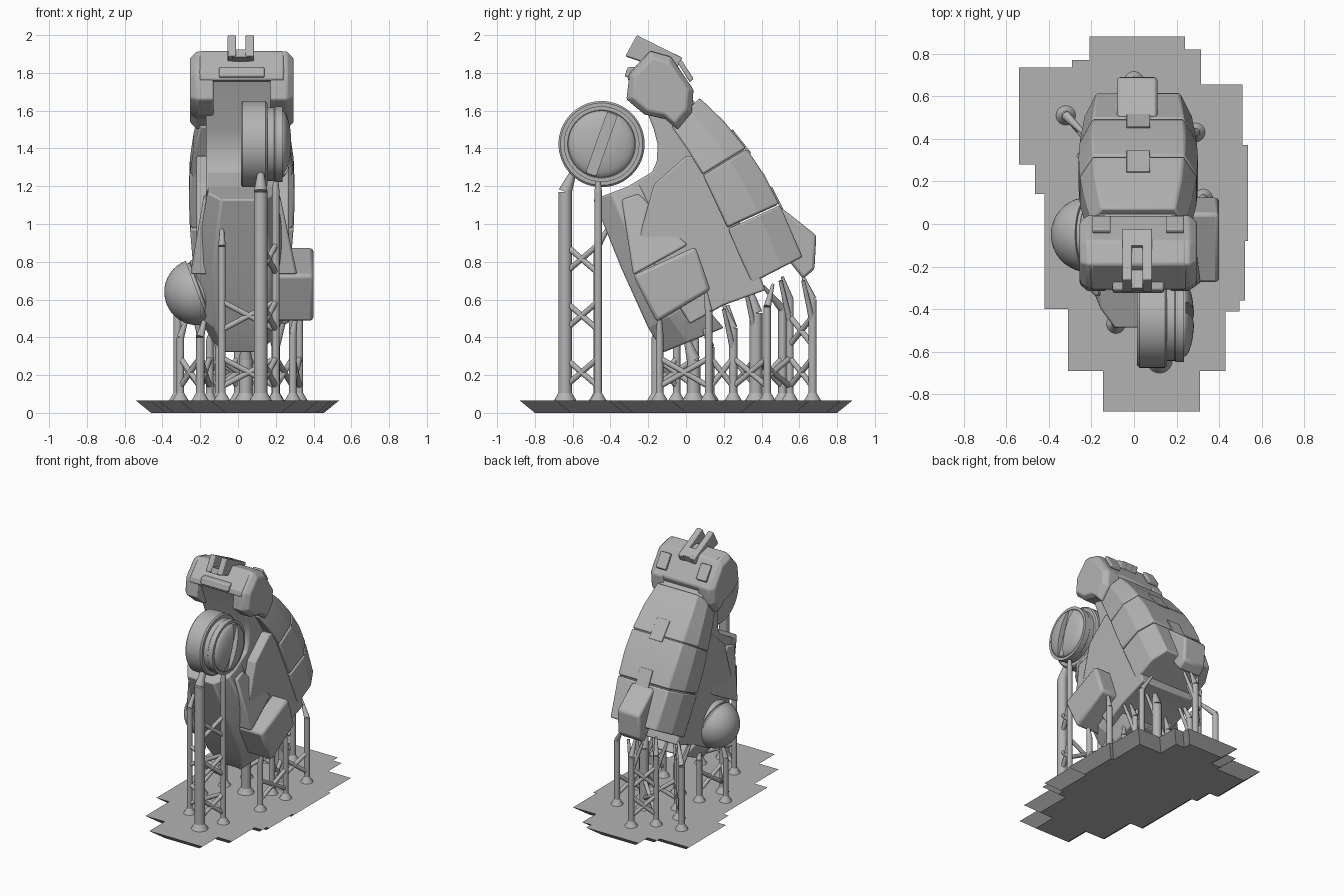
import bpy, bmesh, math
from mathutils import Vector

cube = bpy.data.objects.get("Cube")
if cube:
    bpy.data.objects.remove(cube, do_unlink=True)

grey = bpy.data.materials.new("plain grey")
grey.use_nodes = True
grey.diffuse_color = (.45, .45, .45, 1)
grey.node_tree.nodes["Principled BSDF"].inputs["Base Color"].default_value = grey.diffuse_color
MID = .02  # centre line of the leg
parts = []


def finish(name, bm, bevel=0):
    """Turn a bmesh into a named, coloured object."""
    bmesh.ops.recalc_face_normals(bm, faces=bm.faces)
    mesh = bpy.data.meshes.new(name)
    bm.to_mesh(mesh)
    bm.free()
    mesh.materials.append(grey)
    obj = bpy.data.objects.new(name, mesh)
    bpy.context.collection.objects.link(obj)
    if bevel:
        mod = obj.modifiers.new("edge bevel", 'BEVEL')
        mod.width = bevel
        mod.segments = 2
        mod.limit_method = 'ANGLE'
    parts.append(obj)
    return obj


def skin(name, rings, bevel=0):
    """Bridge equal rings of points into a closed solid."""
    bm = bmesh.new()
    rows = [[bm.verts.new(p) for p in ring] for ring in rings]
    for a, b in zip(rows, rows[1:]):
        for i in range(len(a)):
            j = (i + 1) % len(a)
            bm.faces.new((a[i], a[j], b[j], b[i]))
    bm.faces.new(rows[0])
    bm.faces.new(rows[-1])
    return finish(name, bm, bevel)


def prism(name, profile, x0, x1, bevel=.01, flare=0):
    """Extrude a side profile across the width; flare widens it lower down."""
    top = max(z for y, z in profile)
    outer = [(x1 + flare * (top - z), y, z) for y, z in profile]
    return skin(name, [[(x0, y, z) for y, z in profile], outer], bevel)


def armour(name, stations, taper, bevel=.01):
    """Loft chamfered sections; a station is inner point, outer point, half width."""
    rings = []
    for inner, outer, half in stations:
        a, b = Vector((MID, *inner)), Vector((MID, *outer))
        spots = [(a, half), (a.lerp(b, .6), half), (b, half * taper)]
        ring = [p - Vector((w, 0, 0)) for p, w in spots]
        ring += [p + Vector((w, 0, 0)) for p, w in reversed(spots)]
        rings.append(ring)
    return skin(name, rings, bevel)


def turned(name, profile, centre, axis, sides=48):
    """Spin a radius/height profile about an axis."""
    rot = Vector(axis).to_track_quat('Z', 'Y')
    rings = []
    for r, h in profile:
        angles = [math.tau * i / sides for i in range(sides)]
        rings.append([rot @ Vector((r * math.cos(a), r * math.sin(a), h)) + Vector(centre)
                      for a in angles])
    return skin(name, rings)


def cap(radius, height, start, steps=10):
    """Profile of a dome ending in a tiny flat."""
    return [(radius * math.cos(t) + .001, start + height * math.sin(t))
            for t in (math.pi / 2 * i / steps for i in range(steps + 1))]


def strut(name, a, b, r0, r1=None):
    a, b = Vector(a), Vector(b)
    return turned(name, [(r0, 0), (r1 or r0, (b - a).length)], a, b - a, 20)


# Stepped print raft, its lower face inset all round
right_edge = [(.24, .88), (.24, .82), (.315, .82), (.315, .655), (.51, .655), (.51, .37),
              (.535, .37), (.535, -.08), (.52, -.08), (.52, -.36), (.495, -.36), (.495, -.41),
              (.43, -.41), (.43, -.69), (.31, -.69), (.31, -.88)]
left_edge = [(-.145, -.88), (-.145, -.69), (-.31, -.69), (-.31, -.4), (-.42, -.4), (-.42, .14),
             (-.465, .14), (-.465, .28), (-.54, .28), (-.54, .735), (-.29, .735), (-.29, .77),
             (-.21, .77), (-.21, .88)]
outline = [Vector(p) for p in right_edge + left_edge]
RAFT = .065
lower = []
for i, p in enumerate(outline):
    ahead = (outline[(i + 1) % len(outline)] - p).normalized()
    behind = (p - outline[i - 1]).normalized()
    edge = ahead + behind
    lower.append((p.x + edge.y * .08, p.y - edge.x * .08, 0))
skin("raft", [lower, [(p.x, p.y, RAFT) for p in outline]])

# Inner leg body
prism("leg_core", [(-.29, 1.8), (-.17, 1.5), (-.15, 1.42), (-.155, 1.33), (-.18, 1.275),
                   (-.34, 1.18), (-.14, .92), (.3, .98), (-.01, 1.56), (.05, 1.64),
                   (-.09, 1.81)], MID - .19, MID + .18)
prism("calf_core", [(-.17, 1.21), (-.25, .92), (.02, .47), (.2, .57), (.42, .65), (.3, .98),
                    (.08, 1.36), (0, 1.36)], MID - .24, MID + .25)

# Curved back armour in three bands over a slightly smaller liner
back = [((-.08, 1.52), (.07, 1.67), .22), ((.01, 1.39), (.2, 1.545), .255),
        ((.09, 1.26), (.32, 1.4), .275), ((.155, 1.12), (.415, 1.26), .28),
        ((.22, .98), (.495, 1.105), .275), ((.35, .68), (.62, .82), .25)]


def between(s, t, f):
    mix = lambda p, q: tuple(Vector(p).lerp(Vector(q), f))
    return mix(s[0], t[0]), mix(s[1], t[1]), s[2] + (t[2] - s[2]) * f


for label, i, j in (("upper", 0, 2), ("middle", 2, 4), ("lower", 4, 5)):
    band = back[i:j + 1]
    band[0] = between(back[i], back[i + 1], .02)
    band[-1] = between(back[j], back[j - 1], .02)
    armour(label + "_back_armour", band, .78)
armour("back_liner", [(a, tuple(Vector(a).lerp(Vector(b), .95)), w * .96)
                      for a, b, w in back[1:-1]], .78, 0)

# Raised tongues across the band joints
for label, (y0, z0), (y1, z1) in (("upper", (.24, 1.497), (.34, 1.37)),
                                  ("lower", (.45, 1.192), (.53, 1.03))):
    lift = Vector((z0 - z1, y1 - y0)).normalized() * .008
    prism(label + "_joint_tongue", [(y0, z0), (y0 + lift.x, z0 + lift.y),
          (y1 + lift.x, z1 + lift.y), (y1 - lift.x, z1 - lift.y)], MID - .055, MID + .055, .002)
prism("heel_block", [(.5, 1.09), (.69, .94), (.68, .76), (.62, .71), (.5, .86)], -.08, .11, .015)

# Front ankle armour, narrower towards the front
armour("ankle_armour", [((-.25, 1.22), (-.49, 1.13), .18), ((-.09, .86), (-.34, .76), .245),
                        ((.07, .6), (-.2, .45), .23), ((.2, .45), (-.12, .32), .15)], .62)

# Side straps, side box and round side cover
strap = [(-.34, 1.13), (-.25, 1.16), (.01, .89), (-.28, .73)]
for label, side, flare in (("left", 1, .22), ("right", -1, .17)):
    prism(label + "_strap", strap, MID + side * .1, MID + side * .2, .012, side * flare)
prism("side_box", [(-.28, .73), (.05, .88), (.13, .65), (-.155, .48)], .18, .4, .02)
turned("round_side_cover", [(.001, -.08), (.15, -.08), (.168, -.06), (.168, -.02), (.16, -.015),
       (.16, 0)] + cap(.175, .175, 0), (-.215, -.05, .64), (-.94, 0, -.35))

# Knee cap: two chamfered cheeks, crown, brow and slotted hinge
cheek = [(-.3, 1.79), (-.19, 1.915), (-.08, 1.885), (.04, 1.71), (.03, 1.59), (-.045, 1.5),
         (-.11, 1.555), (-.22, 1.58), (-.315, 1.66)]
for label, side in (("left", 1), ("right", -1)):
    rings = [[(MID + side * w, -.13 + (y + .13) * s, 1.71 + (z - 1.71) * s) for y, z in cheek]
             for w, s in ((.15, 1), (.24, 1), (.275, .82))]
    skin(label + "_knee_cheek", rings, .008)
    prism(label + "_knee_plate", [(-.045, 1.855), (-.025, 1.87), (.04, 1.77), (.02, 1.75)],
          MID + side * .13, MID + side * .215, .006)
    prism(label + "_hinge_lug", [(-.26, 2), (-.02, 1.88), (-.06, 1.8), (-.32, 1.89)],
          .015 + side * .025, .015 + side * .07, .006)
prism("knee_crown", [(-.31, 1.76), (-.3, 1.8), (-.19, 1.918), (-.08, 1.888), (.04, 1.71),
                     (0, 1.62), (-.25, 1.75)], MID - .225, MID + .225, .012)
prism("knee_brow", [(-.325, 1.78), (-.31, 1.83), (-.25, 1.83), (-.25, 1.76)],
      MID - .12, MID + .12, .008)
prism("hinge_floor", [(-.3, 1.925), (-.06, 1.83), (-.06, 1.8), (-.315, 1.885)], -.03, .06, 0)
prism("hinge_bridge", [(-.1, 1.92), (-.025, 1.883), (-.06, 1.8), (-.14, 1.83)], -.03, .06, 0)

# Separate round joint disc with a slotted dome
HUB = (0, -.447, 1.423)
disc = turned("joint_disc", [(.001, .015), (.218, .015), (.228, .025), (.228, .145), (.218, .155),
              (.195, .155), (.195, .19), (.2, .195), (.2, .235), (.18, .235)]
              + cap(.176, .05, .232), HUB, (1, 0, 0), 64)
bm = bmesh.new()
bmesh.ops.create_cube(bm, size=1)
slot = finish("slot_cutter", bm)
slot.scale = (.1, .055, .37)
slot.location = (.295, HUB[1], HUB[2])
slot.rotation_euler.x = -.34
slot.hide_render = True
slot.hide_viewport = True
cut = disc.modifiers.new("slot", 'BOOLEAN')
cut.object = slot
cut.operation = 'DIFFERENCE'
parts.remove(slot)

# Support posts: foot x, y, bend height, tip lean x, y, and radius
posts = [(.12, -.64, 1.17, 0, .05, .036), (.2, -.465, 1.17, 0, 0, .02),
         (-.085, -.47, .88, 0, .07, .02), (-.2, -.16, .4, .03, .05, .022),
         (-.305, -.05, .4, .04, 0, .02), (-.15, .05, .38, .03, -.03, .02),
         (.04, .04, .28, 0, -.04, .036), (.2, .13, .35, -.03, -.04, .02),
         (.29, -.14, .42, .02, 0, .02), (.325, .12, .54, 0, -.02, .02),
         (-.1, .25, .45, 0, -.03, .022), (.2, .25, .45, 0, -.05, .022),
         (.1, .37, .53, 0, -.03, .034), (-.2, .37, .53, .03, -.04, .022),
         (.29, .43, .56, -.07, .03, .02), (-.32, .51, .55, .1, -.1, .022),
         (0, .67, .6, 0, -.05, .022), (-.13, .55, .6, .03, -.04, .02)]
for x, y, z, dx, dy, r in posts:
    foot, bend = (x, y, RAFT - .01), (x, y, z)
    strut("support_foot", foot, (x, y, RAFT + .04), r + .03, r)
    strut("support_post", foot, bend, r)
    strut("support_tip", bend, (x + dx, y + dy, z + .12), r, r * .4)
    # Forked branches under the back armour
    if y > .2 and abs(x) < .22:
        for side in (-.06, .06):
            strut("support_branch", (x, y, z - .12), (x + side, y - .05, z + .1), .017, .01)

# Crossed braces between neighbouring posts
for i, j in ((0, 1), (2, 1), (3, 4), (3, 5), (5, 6), (6, 7), (8, 9), (7, 11), (10, 12),
             (11, 14), (10, 13), (13, 15), (16, 17), (12, 17)):
    a, b = posts[i], posts[j]
    z, top = .14, min(a[2], b[2]) - .05
    while z + .14 < top:
        for p, q in ((a, b), (b, a)):
            strut("support_brace", (p[0], p[1], z), (q[0], q[1], z + .15), .015)
        z += .3 if i in (0, 2) else .22

# Smooth the round parts, keep hard edges
bpy.ops.object.select_all(action='DESELECT')
for obj in parts:
    obj.select_set(True)
bpy.context.view_layer.objects.active = parts[0]
bpy.ops.object.shade_smooth_by_angle(angle=math.radians(22))
